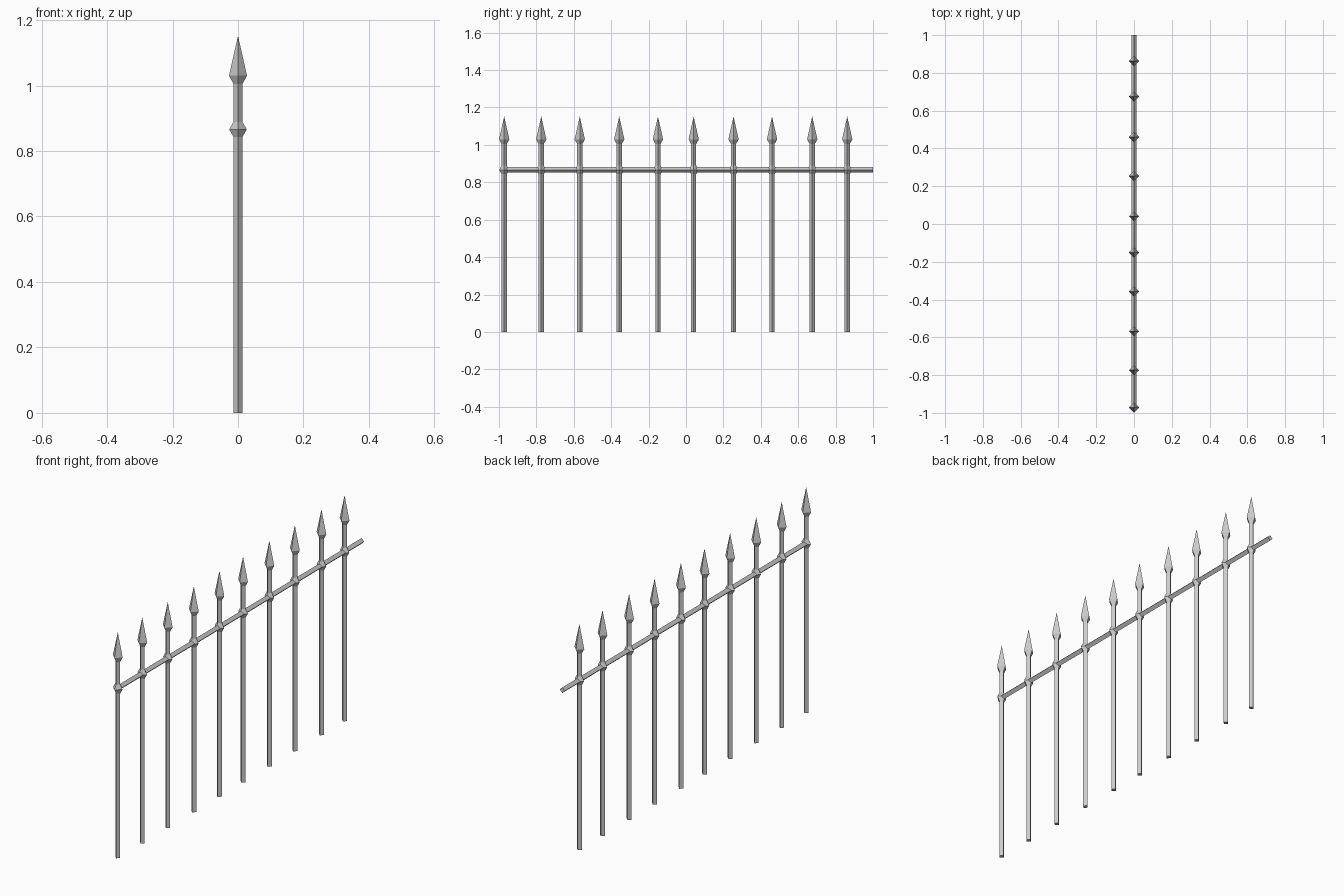
import bpy, bmesh
from math import cos, sin, pi

if "Cube" in bpy.data.objects:
    bpy.data.objects.remove(bpy.data.objects["Cube"])

SIDES = 4          # diamond cross-section, corners on the axes
R = 0.0138         # bar radius
RAIL_Z = 0.866


def lathe(name, profile, along_y=False, location=(0, 0, 0)):
    """Flat-faced bar from (radius, height) rings; radius 0 gives a point."""
    bm = bmesh.new()
    rings = []
    for r, h in profile:
        if r == 0:
            rings.append([bm.verts.new((0, 0, h))])
            continue
        ring = []
        for i in range(SIDES):
            a, b = r * cos(2 * pi * i / SIDES), r * sin(2 * pi * i / SIDES)
            ring.append(bm.verts.new((a, h, b) if along_y else (a, b, h)))
        rings.append(ring)
    for lo, hi in zip(rings, rings[1:]):
        for i in range(SIDES):
            j = (i + 1) % SIDES
            top = [hi[0]] if len(hi) == 1 else [hi[j], hi[i]]
            bm.faces.new([lo[i], lo[j]] + top)
    for ring in (rings[0], rings[-1]):
        if len(ring) > 1:
            bm.faces.new(ring)
    bmesh.ops.recalc_face_normals(bm, faces=bm.faces)
    mesh = bpy.data.meshes.new(name)
    bm.to_mesh(mesh)
    bm.free()
    obj = bpy.data.objects.new(name, mesh)
    obj.location = location
    bpy.context.collection.objects.link(obj)
    return obj


# Pickets: post, collar at the rail and spear head in one profile
picket_profile = [
    (R, 0), (R, 0.843), (0.0268, RAIL_Z), (R, 0.889),
    (R, 1.005), (0.0275, 1.03), (0, 1.152),
]
picket_y = [-0.972, -0.774, -0.568, -0.357, -0.15,
            0.041, 0.254, 0.46, 0.675, 0.862]
for n, y in enumerate(picket_y):
    lathe(f"picket_{n + 1}", picket_profile, location=(0, y, 0))

# Horizontal rail through the collars
lathe("rail", [(0.0145, -0.985), (0.0145, 1.0)], along_y=True,
      location=(0, 0, RAIL_Z))
